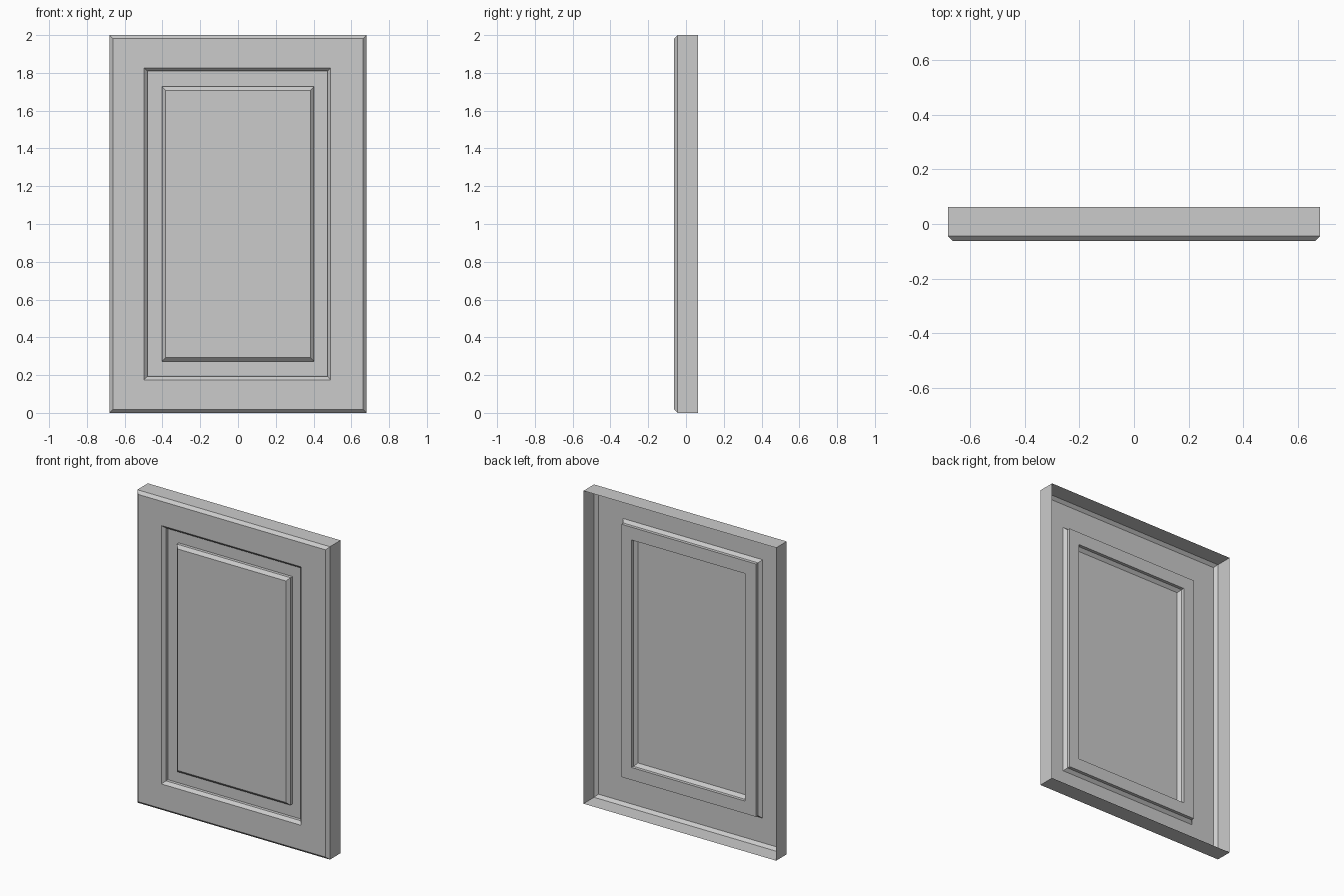
import bpy, bmesh

# Door panel shell, open at the back: nested rectangular rings from rear rim to centre
# each ring: left, right, bottom, top, depth (y)
rings = [
    (-0.681, 0.681, 0.0, 2.0, 0.0625),       # rear rim
    (-0.681, 0.681, 0.0, 2.0, -0.044),       # side walls
    (-0.663, 0.663, 0.018, 1.982, -0.0625),  # outer chamfer
    (-0.498, 0.491, 0.175, 1.827, -0.0625),  # frame face
    (-0.479, 0.474, 0.193, 1.809, -0.044),   # groove chamfer
    (-0.479, 0.474, 0.193, 1.809, -0.024),   # groove wall
    (-0.402, 0.402, 0.273, 1.727, -0.024),   # groove floor
    (-0.402, 0.402, 0.273, 1.727, -0.044),   # raised panel wall
    (-0.383, 0.383, 0.292, 1.708, -0.0625),  # raised panel chamfer
]

bm = bmesh.new()
previous = None
for x0, x1, z0, z1, y in rings:
    corners = ((x0, z0), (x1, z0), (x1, z1), (x0, z1))
    loop = [bm.verts.new((x, y, z)) for x, z in corners]
    if previous:
        for i in range(4):
            j = (i + 1) % 4
            bm.faces.new((previous[i], previous[j], loop[j], loop[i]))
    previous = loop
bm.faces.new(previous)  # raised panel face

mesh = bpy.data.meshes.new("door_panel")
bm.to_mesh(mesh)
bm.free()
door = bpy.data.objects.new("door_panel", mesh)
bpy.context.collection.objects.link(door)
